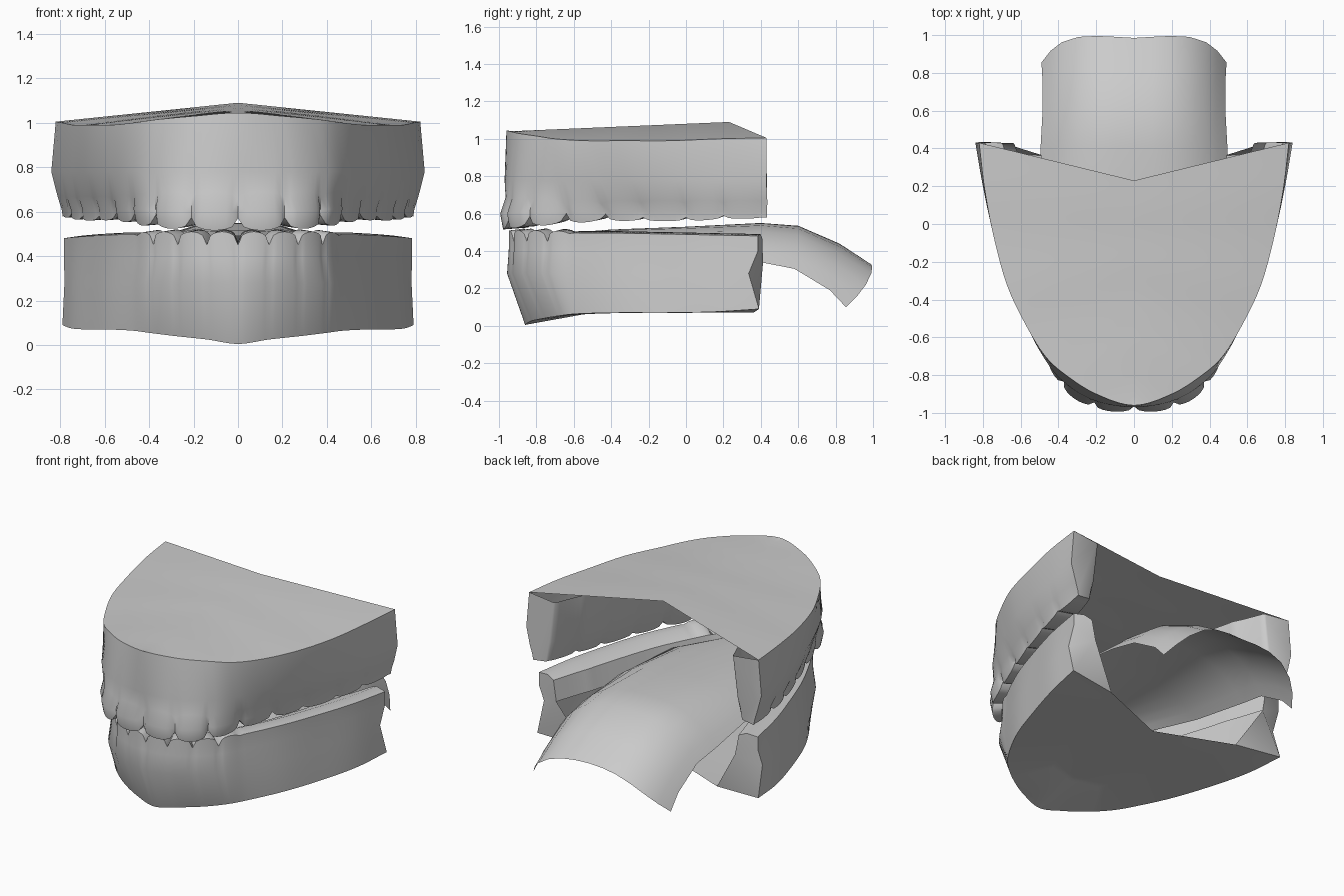
import bpy, bmesh, math

if "Cube" in bpy.data.objects:
    bpy.data.objects.remove(bpy.data.objects["Cube"])

STEPS = 8  # columns per tooth
grey = bpy.data.materials.new("plaster grey")
grey.diffuse_color = (0.6, 0.6, 0.6, 1)
grey.use_nodes = True
grey.node_tree.nodes["Principled BSDF"].inputs["Base Color"].default_value = grey.diffuse_color


def spline(pts):
    """Catmull-Rom samples through pts, STEPS per interval."""
    n, out = len(pts), []
    ext = [(-pts[1][0],) + tuple(pts[1][1:])] + list(pts)
    ext.append(tuple(2 * a - b for a, b in zip(pts[-1], pts[-2])))
    for k in range(n - 1):
        for s in range(STEPS):
            u = s / STEPS
            out.append([0.5 * (2 * b + (c - a) * u + (2 * a - 5 * b + 4 * c - d) * u * u
                               + (3 * b - a - 3 * c + d) * u ** 3)
                        for a, b, c, d in zip(*ext[k:k + 4])])
    return out + [list(pts[-1])]


def level(xy, zs):
    """Arch curve with one height per control point (or a single height)."""
    zs = zs if isinstance(zs, list) else [zs] * len(xy)
    return spline([(x, y, z) for (x, y), z in zip(xy, zs)])


def inward(row, d, z, end=1, ymax=9):
    """Copy of a row moved d inwards at height z; d shrinks by end at the back."""
    out = []
    for i, p in enumerate(row):
        a, b = row[max(i - 1, 0)], row[min(i + 1, len(row) - 1)]
        tx, ty = b[0] - a[0], b[1] - a[1]
        l = math.hypot(tx, ty) or 1
        if i == 0:
            tx, ty, l = 1, 0, 1
        k = d * (1 - (1 - end) * max(0, 1 - (len(row) - 1 - i) / STEPS))
        out.append([max(p[0] - ty / l * k, 0), min(p[1] + tx / l * k, ymax), p[2] if z is None else z])
    return out


def teeth(row, bulge, notch, last=99):
    """Push each tooth outwards and cut a notch (in z) between neighbours."""
    out = inward(row, -bulge, None)
    for i, (p, q) in enumerate(zip(row, out)):
        f = abs(math.sin(math.pi * i / STEPS)) ** 0.35 if i < last * STEPS else 0.8
        g = 1 - 0.65 * min(1, max(0, (i - 3 * STEPS) / (2 * STEPS)))
        if i == len(row) - 1:
            f = 0.8
        q[0], q[1] = (p[k] + (q[k] - p[k]) * f * g for k in (0, 1))
        q[2] = p[2] + notch * (1 - f) * g
        if i == 0:
            q[0] = 0
    return out


def build(name, rows, caps=(), angle=45):
    """Grid through the rows, end caps on the last column, mirrored in x."""
    bm = bmesh.new()
    grid = [[bm.verts.new(p) for p in r] for r in rows]
    for r, q in zip(grid, grid[1:]):
        for i in range(len(r) - 1):
            bm.faces.new((r[i], r[i + 1], q[i + 1], q[i]))
    for cap in caps:
        bm.faces.new([grid[k][-1] for k in cap])
    bm.normal_update()
    bmesh.ops.recalc_face_normals(bm, faces=bm.faces)
    if not caps and sum(f.normal.z for f in bm.faces) < 0:
        bmesh.ops.reverse_faces(bm, faces=bm.faces)
    me = bpy.data.meshes.new(name)
    bm.to_mesh(me)
    bm.free()
    ob = bpy.data.objects.new(name, me)
    bpy.context.collection.objects.link(ob)
    me.materials.append(grey)
    m = ob.modifiers.new("Mirror", "MIRROR")
    m.merge_threshold = 0.002
    bpy.ops.object.select_all(action="DESELECT")
    bpy.context.view_layer.objects.active = ob
    ob.select_set(True)
    bpy.ops.object.modifier_apply(modifier="Mirror")
    bpy.ops.object.shade_smooth_by_angle(angle=math.radians(angle))


def centre(n, y0, y1, z0, z1, rise=1):
    """Row on the mirror plane; rise > 1 reaches the final height sooner."""
    return [[0, y0 + (y1 - y0) * i / (n - 1), z0 + (z1 - z0) * min(1, rise * i / (n - 1))] for i in range(n)]


# Upper jaw: lid, flared gum wall, teeth and inner wall up to the lid
lid_xy = [(0, -.96), (.2, -.9), (.36, -.8), (.47, -.7), (.57, -.54), (.67, -.33), (.74, -.08), (.79, .18), (.82, .43)]
mid_xy = [(0, -.97), (.22, -.93), (.39, -.82), (.5, -.67), (.59, -.49), (.68, -.27), (.75, -.03), (.8, .2), (.84, .43)]
gum_xy = [(0, -.96), (.21, -.935), (.375, -.825), (.475, -.65), (.565, -.45), (.65, -.24), (.725, -.01), (.775, .2), (.81, .435)]
arch = [(0, -.965), (.21, -.945), (.37, -.835), (.46, -.64), (.545, -.43), (.625, -.23), (.7, .0), (.75, .2), (.785, .435)]
lid = level(lid_xy, [1.045, 1.03, 1.015, 1.0, .99, .99, .99, 1.0, 1.005])
wall = level(mid_xy, .78)
gum = teeth(level(gum_xy, [.69, .69, .69, .68, .67, .67, .67, .67, .67]), .006, -.03)
belly = teeth(level(arch, [.6, .6, .61, .61, .61, .61, .61, .61, .61]), .03, 0)
tip = teeth(level(arch, [.515, .518, .53, .545, .56, .56, .56, .57, .575]), .014, .055)
n = len(lid)
base = level(arch, .6)
tip_in = inward(base, .12, .585, .7, .43)
inner = inward(base, .18, .72, .6, .43)
roof = inward(base, .2, .985, .7, .43)
for i, p in enumerate(tip_in):
    p[2] = tip[i][2] + .01
upper = [centre(n, -.95, .23, 1.04, 1.09), lid, wall, gum, belly, tip, tip_in, inner, roof]
build("upper_jaw", upper, [(1, 2, 3, 4, 5, 6, 7, 8)])

# Lower jaw: notched base plate, outer wall, teeth and short inner wall
low_xy = [(0, -.86), (.14, -.83), (.28, -.76), (.4, -.67), (.48, -.57), (.59, -.36), (.68, -.1), (.75, .15), (.79, .39)]
body_xy = [(0, -.955), (.14, -.93), (.28, -.86), (.4, -.75), (.48, -.6), (.585, -.37), (.67, -.11), (.74, .12), (.78, .335)]
top_xy = [(0, -.94), (.14, -.92), (.27, -.85), (.38, -.74), (.46, -.6), (.57, -.37), (.66, -.11), (.73, .13), (.78, .385)]
foot = level(low_xy, [.005, .025, .04, .055, .065, .07, .07, .075, .09])
body = teeth(level(body_xy, .28), .003, 0, 4)
neck = teeth(level(top_xy, .4), .01, 0, 4)
crown = teeth(level(top_xy, [.51, .51, .51, .51, .505, .5, .495, .49, .485]), .008, -.06, 4)
back = level(top_xy, .5)
crown_in = inward(back, .07, .51, 1, .42)
for i, p in enumerate(crown_in):
    p[2] = crown[i][2] + .01
ledge = inward(back, .15, .47, .8, .42)
inner_edge = inward(back, .18, .34, .8, .42)
middle = centre(n, -.85, .17, .008, .07, 3.5)
plate = [[p[0] * .6, -.845 + (.36 + .845) * i / (n - 1), middle[i][2]] for i, p in enumerate(foot)]
lower = [middle, plate, foot, body, neck, crown, crown_in, ledge, inner_edge]
build("lower_jaw", lower, [(2, 3, 4, 5, 6, 7, 8), (1, 2, 8)])

# Tongue: arched sheet that curls down at the back (y, z, half width, drop, edge pull)
stations = [(-.72, .49, .2, .05, -.05), (-.4, .515, .38, .07, 0), (0, .53, .48, .13, 0), (.4, .55, .495, .21, 0),
            (.6, .535, .485, .23, .02), (.82, .44, .485, .25, .05), (.985, .33, .49, .23, .16)]
tongue = []
for y, z, w, drop, pull in stations:
    tongue.append([(w * f, y - pull * f ** 5 + (.03 * f if y > .9 else 0), z - drop * f ** 3)
                   for f in (0, .2, .4, .6, .78, .9, 1)])
build("tongue", tongue, angle=50)
